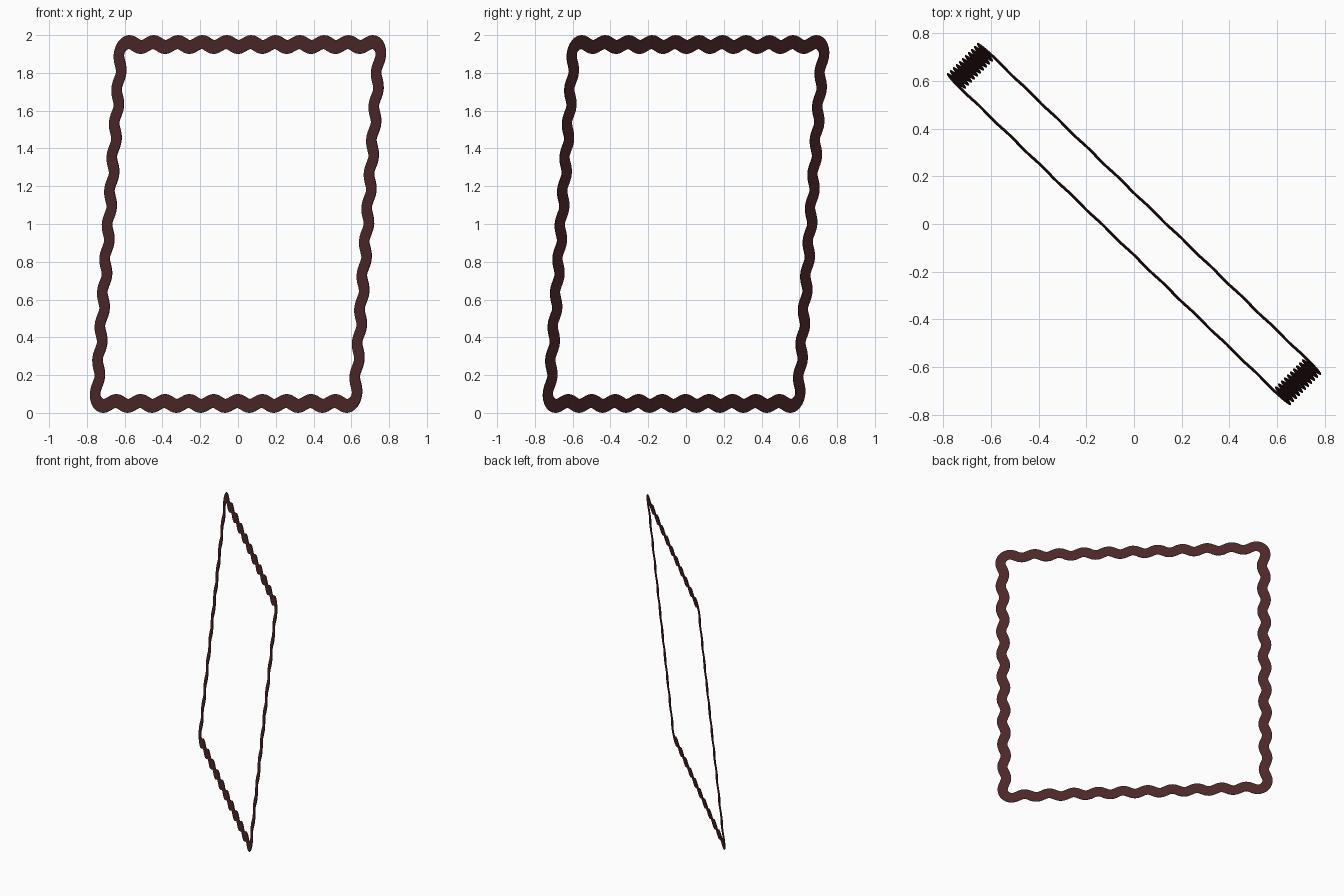
import bpy, bmesh, math
from mathutils import Vector

if "Cube" in bpy.data.objects:
    bpy.data.objects.remove(bpy.data.objects["Cube"])

HALF = 1.0        # outer half size of the frame in its own plane
WIDTH = 0.074     # strip width
AMP = 0.013       # wave height
WAVES = 10        # waves per side
END = 0.895       # where each side meets its rounded corner
STEPS = 12        # points per wave
THICK = 0.004

# Plane of the frame: turned about 45 degrees and leaning slightly
U = Vector((0.720, -0.694, 0.0))
V = Vector((0.070, 0.070, 0.995))
V *= 1.0 / V.z
N = U.cross(V).normalized()
CENTRE = Vector((0, 0, 1.0))


def side_path():
    """Centre line of the top side plus one corner, running along +u."""
    crest = HALF - WIDTH / 2
    pts = []
    n = WAVES * STEPS
    for i in range(n + 1):
        t = i / n
        pts.append(Vector((-END + 2 * END * t,
                           crest - AMP + AMP * math.cos(2 * math.pi * WAVES * t))))
    r = crest - END
    for i in range(1, 8):
        a = math.pi / 2 * (1 - i / 8)
        pts.append(Vector((END + r * math.cos(a), END + r * math.sin(a))))
    return pts


# Closed centre line: the same side turned four times
path = []
for k in range(4):
    c, s = [(1, 0), (0, -1), (-1, 0), (0, 1)][k]
    path += [Vector((c * p.x - s * p.y, s * p.x + c * p.y)) for p in side_path()]

# Wavy flat strip swept round the centre line
bm = bmesh.new()
rings = []
for i, p in enumerate(path):
    d = (path[(i + 1) % len(path)] - path[i - 1]).normalized()
    out = Vector((-d.y, d.x))
    ring = []
    for w, h in ((1, 1), (-1, 1), (-1, -1), (1, -1)):
        q = p + out * (w * WIDTH / 2)
        ring.append(bm.verts.new(CENTRE + U * q.x + V * q.y + N * (h * THICK / 2)))
    rings.append(ring)
for i, a in enumerate(rings):
    b = rings[(i + 1) % len(rings)]
    for j in range(4):
        bm.faces.new((a[j], a[(j + 1) % 4], b[(j + 1) % 4], b[j]))
bmesh.ops.recalc_face_normals(bm, faces=bm.faces)

mesh = bpy.data.meshes.new("wavy_frame")
bm.to_mesh(mesh)
bm.free()
frame = bpy.data.objects.new("wavy_frame", mesh)
bpy.context.collection.objects.link(frame)

mat = bpy.data.materials.new("dark reddish brown")
mat.diffuse_color = (0.072, 0.020, 0.021, 1)
mat.use_nodes = True
mat.node_tree.nodes["Principled BSDF"].inputs["Base Color"].default_value = mat.diffuse_color
mesh.materials.append(mat)
